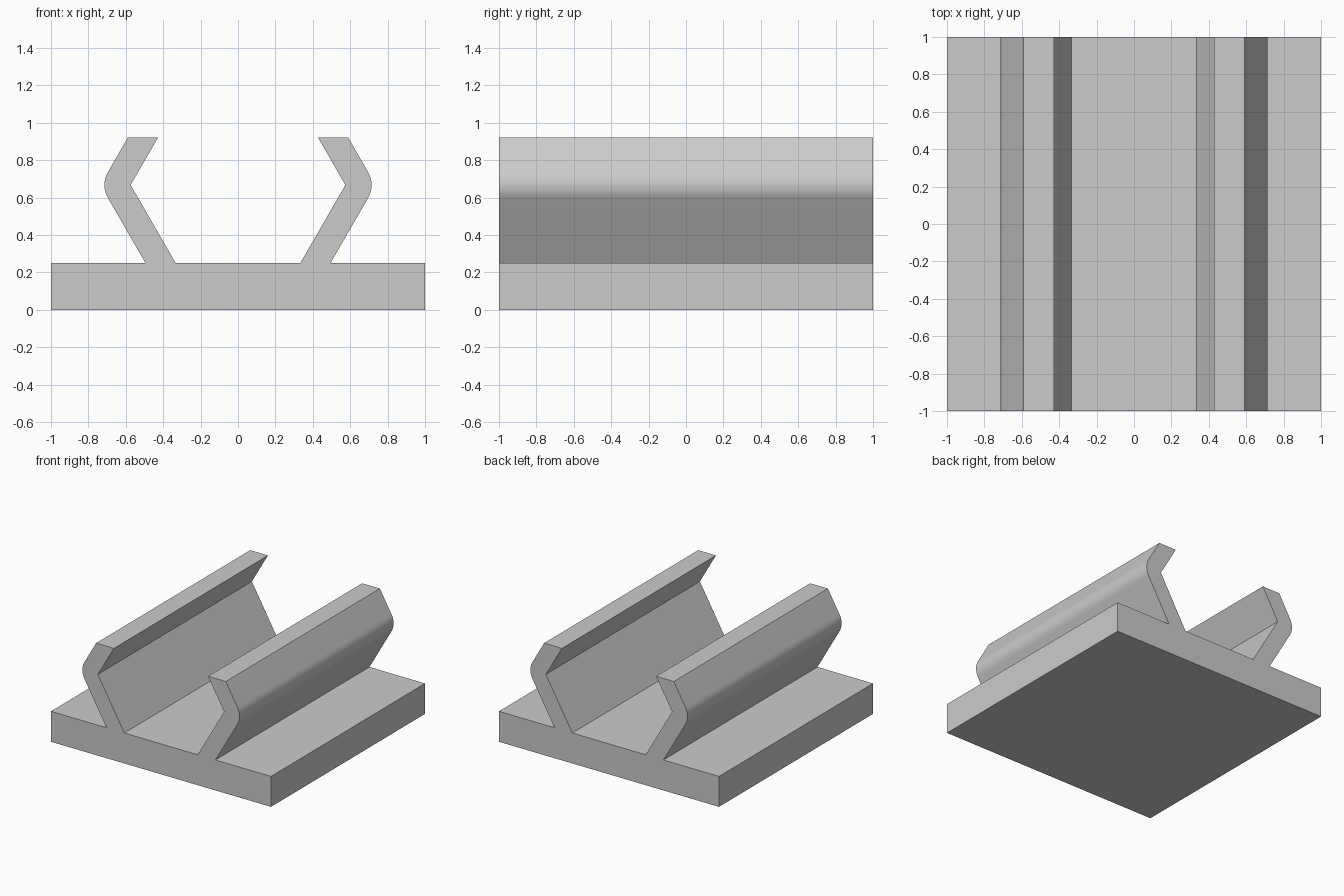
import bpy
import bmesh
import math

cube = bpy.data.objects.get("Cube")
if cube:
    bpy.data.objects.remove(cube, do_unlink=True)

LENGTH = 2.0
BASE_TOP, ARM_TOP = 0.25, 0.92
BEND_X, BEND_Z = 0.574, 0.667     # inner corner of each arm
THICK = 0.14                      # arm thickness, also the outer bend radius
LEAN = math.radians(30)           # arm angle from vertical
ARC_STEPS = 12

grey = bpy.data.materials.new("light_grey")
grey.use_nodes = True
colour = (0.6, 0.6, 0.6, 1)
grey.diffuse_color = colour
grey.node_tree.nodes["Principled BSDF"].inputs["Base Color"].default_value = colour


def half_profile():
    """Right half of the section, from the bottom corner to the inner arm foot."""
    arc = []
    for i in range(ARC_STEPS + 1):
        a = -LEAN + 2 * LEAN * i / ARC_STEPS
        arc.append((BEND_X + THICK * math.cos(a), BEND_Z + THICK * math.sin(a)))
    slope = math.tan(LEAN)
    foot_x = arc[0][0] - (arc[0][1] - BASE_TOP) * slope
    tip_x = arc[-1][0] - (ARM_TOP - arc[-1][1]) * slope
    return [(1, 0), (1, BASE_TOP), (foot_x, BASE_TOP), *arc, (tip_x, ARM_TOP),
            (BEND_X - (ARM_TOP - BEND_Z) * slope, ARM_TOP),
            (BEND_X, BEND_Z),
            (BEND_X - (BEND_Z - BASE_TOP) * slope, BASE_TOP)]


# Base plate and both clip arms as one extruded section
right = half_profile()
section = right + [(-x, z) for x, z in reversed(right)]
bm = bmesh.new()
front = bm.faces.new([bm.verts.new((x, -LENGTH / 2, z)) for x, z in section])
extruded = bmesh.ops.extrude_face_region(bm, geom=[front], use_keep_orig=True)
moved = [v for v in extruded["geom"] if isinstance(v, bmesh.types.BMVert)]
bmesh.ops.translate(bm, verts=moved, vec=(0, LENGTH, 0))
bmesh.ops.recalc_face_normals(bm, faces=bm.faces)

mesh = bpy.data.meshes.new("clip_base_with_arms")
bm.to_mesh(mesh)
bm.free()
mesh.materials.append(grey)
clip = bpy.data.objects.new("clip_base_with_arms", mesh)
bpy.context.collection.objects.link(clip)

# Smooth the rounded bends, keep the corners sharp
bpy.ops.object.select_all(action="DESELECT")
clip.select_set(True)
bpy.context.view_layer.objects.active = clip
bpy.ops.object.shade_smooth_by_angle(angle=math.radians(25))
